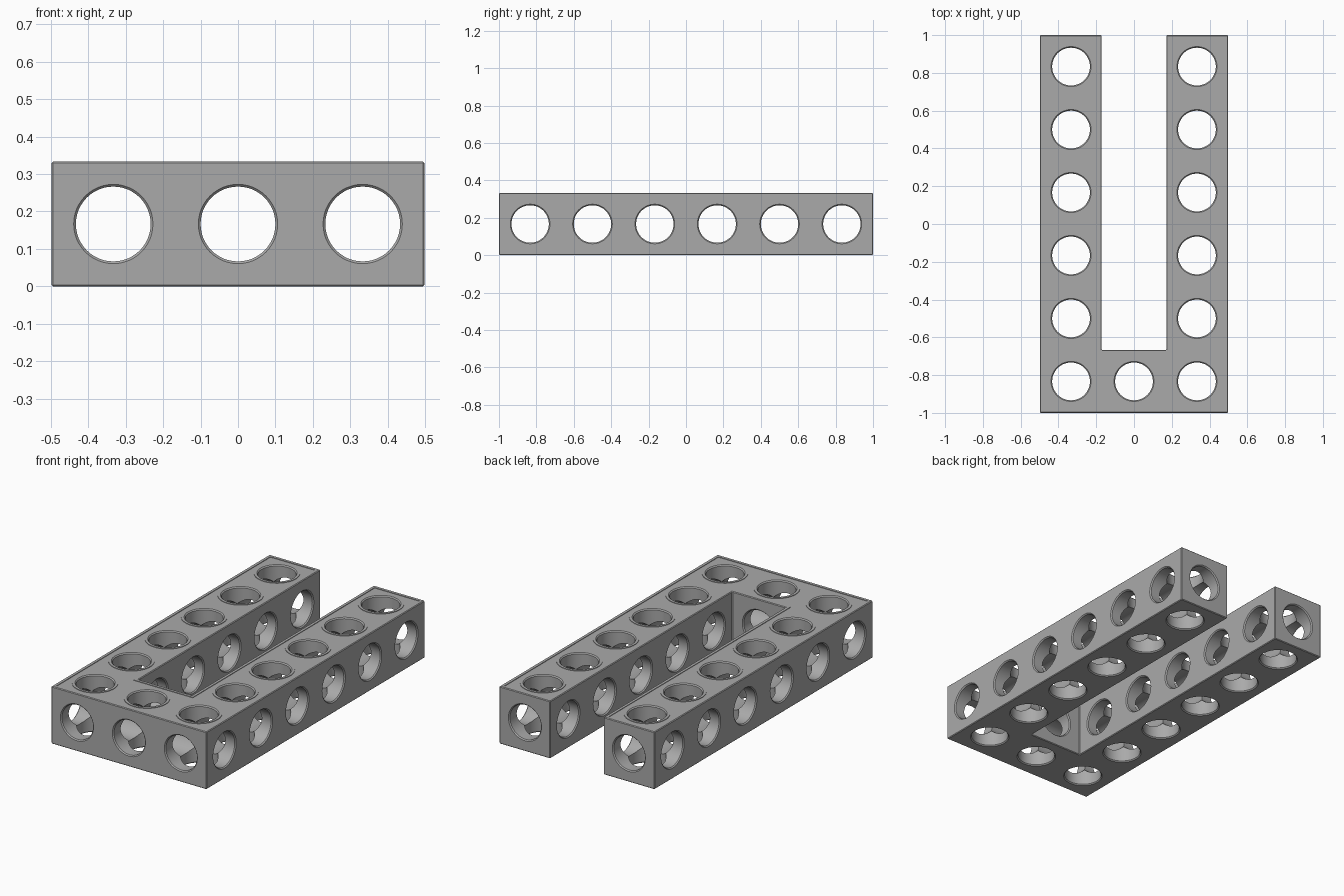
import bpy, bmesh, math
from mathutils import Vector

if "Cube" in bpy.data.objects:
    bpy.data.objects.remove(bpy.data.objects["Cube"], do_unlink=True)

P = 1 / 3            # hole pitch
HALF_X, HALF_Y, H = 0.498, 1.0, 0.333
SLOT_X, SLOT_Y = 0.171, -0.667
R, CH, SEG = 0.1, 0.006, 48
COLS = [-P, 0, P]
ROWS = [(i - 2.5) * P for i in range(6)]

grey = bpy.data.materials.new("mid grey")
grey.use_nodes = True
grey.diffuse_color = (0.4, 0.4, 0.4, 1)
grey.node_tree.nodes["Principled BSDF"].inputs["Base Color"].default_value = (0.4, 0.4, 0.4, 1)


def make_object(name, bm):
    bmesh.ops.recalc_face_normals(bm, faces=bm.faces[:])
    mesh = bpy.data.meshes.new(name)
    bm.to_mesh(mesh)
    bm.free()
    mesh.materials.append(grey)
    obj = bpy.data.objects.new(name, mesh)
    bpy.context.collection.objects.link(obj)
    return obj


def u_prism(name, inset, z0, z1, bevel=0):
    """U-shaped block, open at the back, shrunk all round by inset."""
    ox, oy, sx, sy = HALF_X - inset, HALF_Y - inset, SLOT_X + inset, SLOT_Y - inset
    outline = [(-ox, -oy), (ox, -oy), (ox, oy), (sx, oy),
               (sx, sy), (-sx, sy), (-sx, oy), (-ox, oy)]
    bm = bmesh.new()
    face = bm.faces.new([bm.verts.new((x, y, z0)) for x, y in outline])
    ext = bmesh.ops.extrude_face_region(bm, geom=[face])
    bmesh.ops.translate(bm, vec=(0, 0, z1 - z0),
                        verts=[v for v in ext["geom"] if isinstance(v, bmesh.types.BMVert)])
    bmesh.ops.recalc_face_normals(bm, faces=bm.faces[:])
    if bevel:
        bmesh.ops.bevel(bm, geom=bm.edges[:], offset=bevel, segments=1, affect='EDGES')
    return make_object(name, bm)


def add_bore(bm, axis, centre, profile):
    """Closed turned solid along an axis from (position, radius) pairs."""
    rings = []
    for t, r in profile:
        ring = []
        for i in range(SEG):
            a = 2 * math.pi * i / SEG
            co = Vector(centre)
            co[axis] = t
            co[(axis + 1) % 3] += r * math.cos(a)
            co[(axis + 2) % 3] += r * math.sin(a)
            ring.append(bm.verts.new(co))
        rings.append(ring)
    for lo, hi in zip(rings, rings[1:]):
        for i in range(SEG):
            j = (i + 1) % SEG
            bm.faces.new((lo[i], lo[j], hi[j], hi[i]))
    bm.faces.new(rings[0][::-1])
    bm.faces.new(rings[-1])


def flared(a, b):
    """Through-hole profile with a small chamfer at both mouths."""
    return [(a - CH, R + 2 * CH), (a + CH, R), (b - CH, R), (b + CH, R + 2 * CH)]


def subtract(target, cutter):
    mod = target.modifiers.new("cut", 'BOOLEAN')
    mod.operation, mod.solver, mod.object = 'DIFFERENCE', 'EXACT', cutter
    bpy.context.view_layer.objects.active = target
    bpy.ops.object.modifier_apply(modifier=mod.name)
    bpy.data.objects.remove(cutter, do_unlink=True)


frame = u_prism("perforated_u_frame", 0, 0, H, bevel=0.004)
mid = H / 2
top_holes = [(x, y) for x in COLS for y in ROWS if x or y == ROWS[0]]

# Shallow top panel that leaves a rim and a ring around each hole
panel = u_prism("top_panel_cutter", 0.02, H - 0.003, H + 0.05)
bm = bmesh.new()
for x, y in top_holes:
    add_bore(bm, 2, (x, y, 0), [(H - 0.05, 0.121), (H + 0.1, 0.121)])
subtract(panel, make_object("ring_keeper", bm))
subtract(frame, panel)

# Vertical holes
bm = bmesh.new()
for x, y in top_holes:
    add_bore(bm, 2, (x, y, 0), flared(0, H))
subtract(frame, make_object("vertical_cutter", bm))

# Lengthwise holes
bm = bmesh.new()
for x in COLS:
    add_bore(bm, 1, (x, 0, mid), flared(-HALF_Y, HALF_Y if x else SLOT_Y))
subtract(frame, make_object("lengthwise_cutter", bm))

# Crosswise holes: one through the bridge, the rest through each arm
bm = bmesh.new()
add_bore(bm, 0, (0, ROWS[0], mid), flared(-HALF_X, HALF_X))
for y in ROWS[1:]:
    add_bore(bm, 0, (0, y, mid), flared(-HALF_X, -SLOT_X))
    add_bore(bm, 0, (0, y, mid), flared(SLOT_X, HALF_X))
subtract(frame, make_object("crosswise_cutter", bm))

# Smooth bores, crisp edges
bpy.ops.object.select_all(action='DESELECT')
frame.select_set(True)
bpy.context.view_layer.objects.active = frame
bpy.ops.object.shade_smooth_by_angle(angle=math.radians(25))
